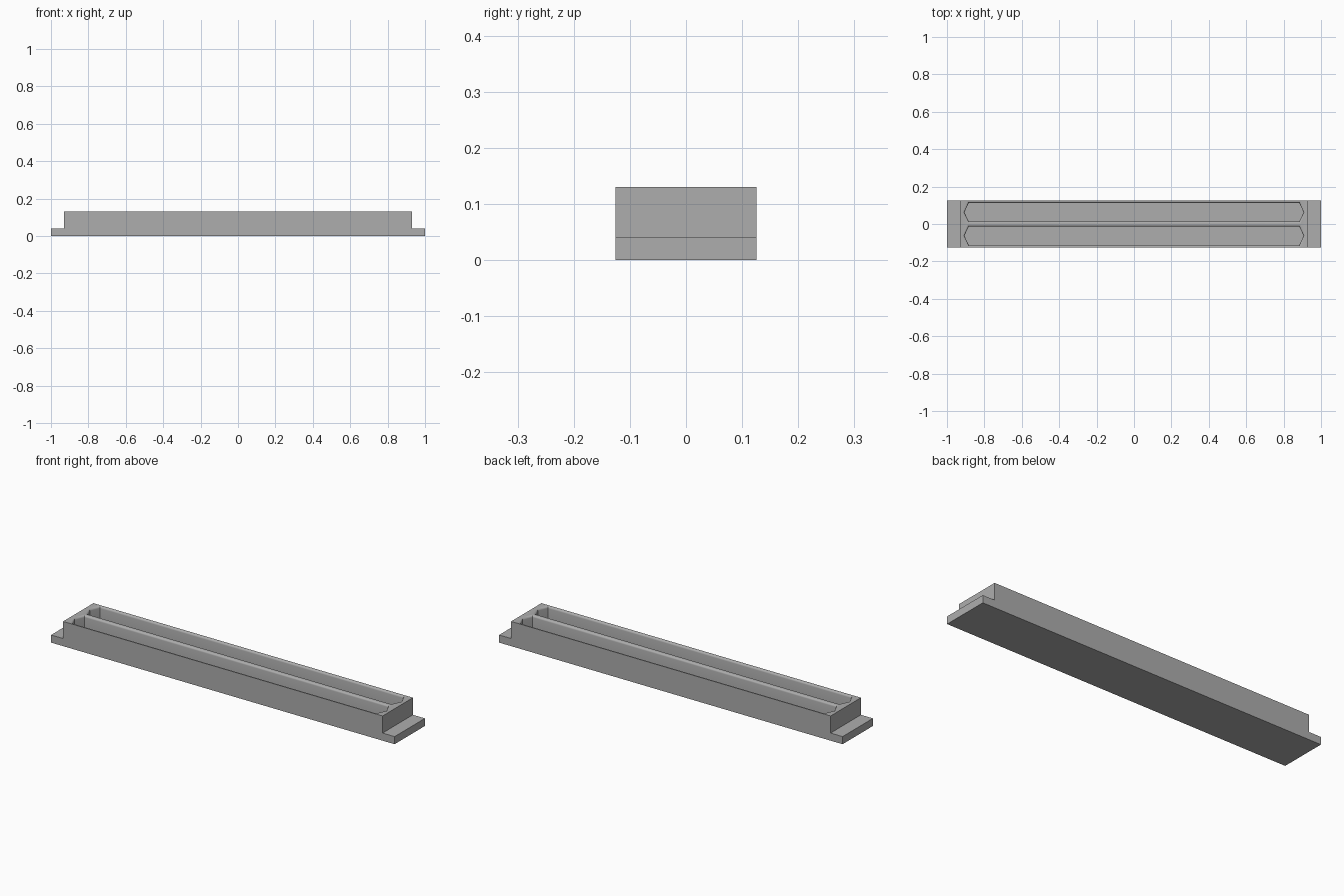
import bpy, bmesh
from math import sin, cos, pi, radians

cube = bpy.data.objects.get("Cube")
if cube:
    bpy.data.objects.remove(cube, do_unlink=True)

grey = bpy.data.materials.new("plain grey")
grey.use_nodes = True
colour = (0.42, 0.42, 0.42, 1)
grey.diffuse_color = colour
grey.node_tree.nodes["Principled BSDF"].inputs["Base Color"].default_value = colour

HALF_Y, TOP, FLANGE = 0.126, 0.13, 0.04
FLOOR, LIP = 0.045, 0.01


def make_object(name, bm):
    bmesh.ops.recalc_face_normals(bm, faces=bm.faces)
    mesh = bpy.data.meshes.new(name)
    bm.to_mesh(mesh)
    bm.free()
    mesh.materials.append(grey)
    obj = bpy.data.objects.new(name, mesh)
    bpy.context.collection.objects.link(obj)
    return obj


# Stepped housing: side profile extruded across the depth
bm = bmesh.new()
half = [(1, 0), (1, FLANGE), (0.93, FLANGE), (0.93, TOP)]
outline = half + [(-x, z) for x, z in reversed(half)]
face = bm.faces.new([bm.verts.new((x, -HALF_Y, z)) for x, z in outline])
side = bmesh.ops.extrude_face_region(bm, geom=[face])
bmesh.ops.translate(bm, vec=(0, 2 * HALF_Y, 0),
                    verts=[v for v in side["geom"] if isinstance(v, bmesh.types.BMVert)])
housing = make_object("housing", bm)


def trough_ring(bm, y, z, inset):
    """Long hexagon with pointed ends, shrunk by inset."""
    tip, corner, w = 0.917 - inset, 0.89 - inset * 0.6, 0.06 - inset
    plan = [(-tip, 0), (-corner, -w), (corner, -w), (tip, 0), (corner, w), (-corner, w)]
    return [bm.verts.new((px, y + py, z)) for px, py in plan]


# Two pointed troughs with a rounded lip
for label, y in (("front", -0.063), ("back", 0.063)):
    bm = bmesh.new()
    levels = [(TOP + 0.02, 0), (TOP, 0)]
    for i in range(1, 5):
        a = i * pi / 8
        levels.append((TOP - LIP * (1 - cos(a)), LIP * sin(a)))
    levels.append((FLOOR, LIP))
    rings = [trough_ring(bm, y, z, inset) for z, inset in levels]
    for a, b in zip(rings, rings[1:]):
        for i in range(6):
            j = (i + 1) % 6
            bm.faces.new((a[i], a[j], b[j], b[i]))
    bm.faces.new(rings[0])
    bm.faces.new(rings[-1])
    cutter = make_object(label + "_trough_cutter", bm)
    cutter.hide_render = True
    cutter.hide_set(True)
    cut = housing.modifiers.new(label + " trough", "BOOLEAN")
    cut.operation = "DIFFERENCE"
    cut.solver = "EXACT"
    cut.object = cutter

# Apply the cuts, remove the cutters and shade
bpy.context.view_layer.objects.active = housing
housing.select_set(True)
for mod in list(housing.modifiers):
    cutter = mod.object
    bpy.ops.object.modifier_apply(modifier=mod.name)
    bpy.data.objects.remove(cutter, do_unlink=True)
bpy.ops.object.shade_smooth_by_angle(angle=radians(30))
